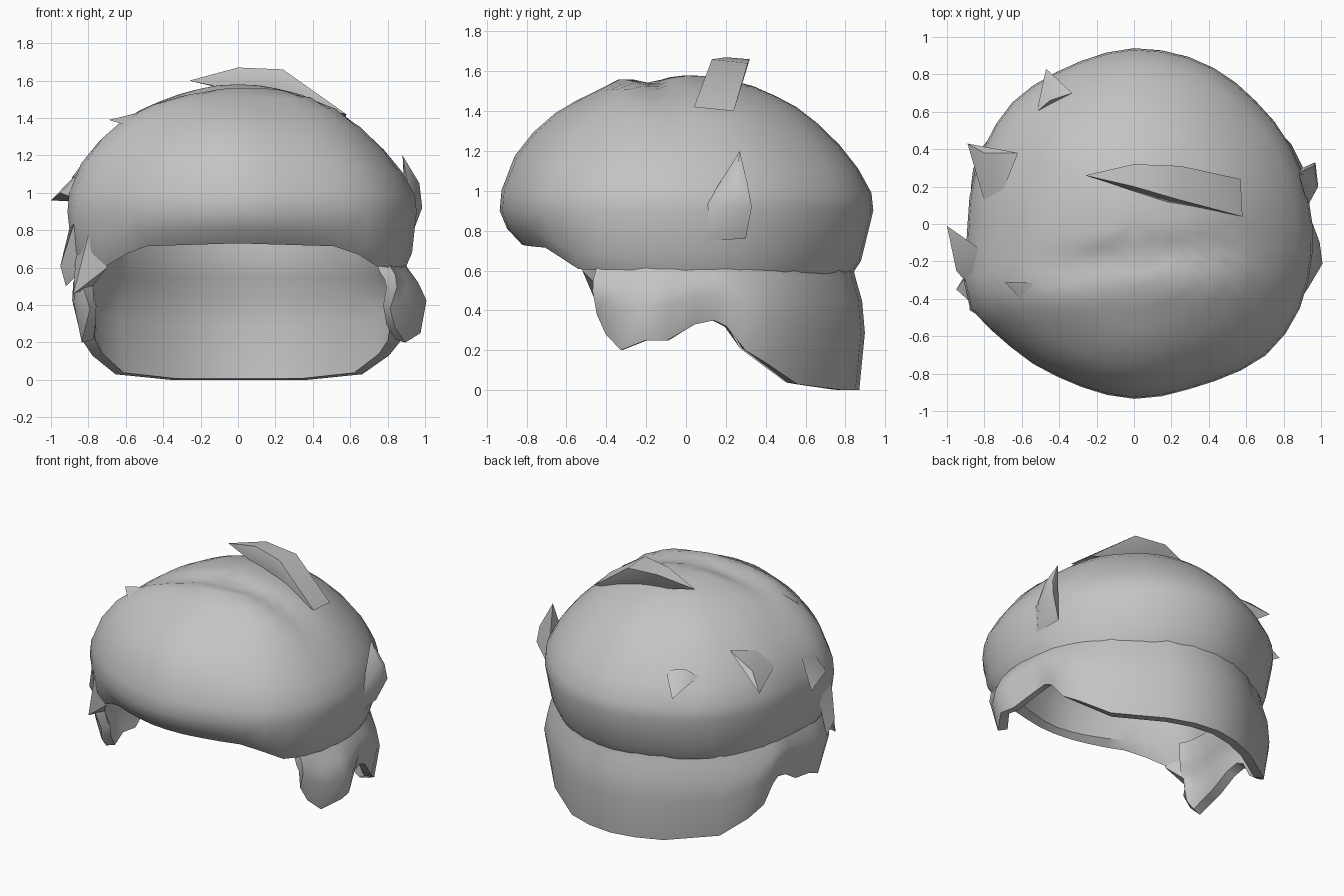
import bpy, bmesh, math
from mathutils import Vector

cube = bpy.data.objects.get("Cube")
if cube:
    bpy.data.objects.remove(cube, do_unlink=True)

hair = bpy.data.materials.new("hair_grey")
hair.use_nodes = True
GREY = (0.55, 0.55, 0.55, 1)
hair.diffuse_color = GREY
hair.node_tree.nodes["Principled BSDF"].inputs["Base Color"].default_value = GREY


def lerp_table(table, t):
    """Linear lookup in a list of (key, value)."""
    for (k0, v0), (k1, v1) in zip(table, table[1:]):
        if t <= k1:
            f = max(0, (t - k0) / (k1 - k0))
            return v0 + (v1 - v0) * f
    return table[-1][1]


def bump(x, centre, width):
    return math.exp(-((x - centre) / width) ** 2)


# Angles run from the front (0) towards +x (positive) or -x (negative)
PLAN = [(-180, .94), (-157, .91), (-135, .92), (-116, .9), (-97, .89), (-84, .89), (-75, .95),
        (-63, .985), (-49, .935), (-23, .91), (0, .935), (22, .93), (47, 1), (60, 1),
        (72, .98), (96, .945), (115, .935), (135, .925), (158, .94), (180, .94)]
DOME_HEM = [(0, .73), (36, .715), (44, .68), (55, .6), (110, .6), (180, .57)]
SKIRT_HEM = [(61, .38), (64, .28), (69, .2), (77, .25), (84, .25), (93, .33), (99, .35),
             (103, .32), (109, .2), (117, .13), (130, .03), (155, 0), (180, 0)]


def at(angle, scale, z):
    a = math.radians(angle)
    r = lerp_table(PLAN, angle) * scale
    return Vector((r * math.sin(a), -r * math.cos(a), z))


def side(angle):
    return math.sin(math.radians(angle)) ** 2


def back(angle):
    return max(0, -math.cos(math.radians(angle)))


def finish(name, bm, thickness=0, angle=40):
    mesh = bpy.data.meshes.new(name)
    bm.to_mesh(mesh)
    bm.free()
    obj = bpy.data.objects.new(name, mesh)
    bpy.context.collection.objects.link(obj)
    mesh.materials.append(hair)
    bpy.ops.object.select_all(action='DESELECT')
    bpy.context.view_layer.objects.active = obj
    obj.select_set(True)
    if thickness:
        mod = obj.modifiers.new("thickness", 'SOLIDIFY')
        mod.thickness = thickness
        mod.offset = -1
        bpy.ops.object.modifier_apply(modifier=mod.name)
    bpy.ops.object.shade_smooth_by_angle(angle=math.radians(angle))


def loft(bm, rings, closed):
    """Bridge consecutive rings of points."""
    rows = [[bm.verts.new(p) for p in ring] for ring in rings]
    n = len(rows[0])
    for low, high in zip(rows, rows[1:]):
        for i in range(n if closed else n - 1):
            j = (i + 1) % n
            bm.faces.new((low[i], low[j], high[j], high[i]))
    return rows


# Main dome: scale, height and how much the front swells up at that level
PROFILE = [(1, .9, 0), (.99, .99, .2), (.92, 1.11, 1), (.82, 1.23, 1), (.7, 1.34, .8),
           (.59, 1.42, .5), (.48, 1.475, .25), (.36, 1.525, 0), (.28, 1.545, 0),
           (.21, 1.56, 0), (.12, 1.575, 0)]
# Head-shaped lining: scale and height
LINING = [(.2, 1.46), (.42, 1.38), (.6, 1.26), (.74, 1.1), (.82, .9), (.84, .76)]


def dome_point(angle, scale, z, swell):
    p = at(angle, scale, z + .07 * swell * max(0, math.cos(math.radians(angle + 25))))
    fade = max(0, 1 - (abs(p.x) / .85) ** 4)
    # Fringe ridge with the parting behind it
    y = p.y - .1 * p.x
    p.z += fade * (.035 * bump(y, -.34, .1) - .025 * bump(y, -.17, .08))
    return p


bm = bmesh.new()
angles = [-180 + 9 * i for i in range(40)]
hem = [lerp_table(DOME_HEM, abs(a)) for a in angles]
inside = [[at(a, s, z) for a in angles] for s, z in LINING]
outside = [[dome_point(a, s, z, w) for a in angles] for s, z, w in PROFILE]
edge = [[at(a, .88 + .06 * side(a), h) for a, h in zip(angles, hem)],
        [at(a, .96 + .015 * side(a) - .025 * back(a), h + .08) for a, h in zip(angles, hem)]]
rows = loft(bm, inside + edge + outside, True)
top, under = bm.verts.new((0, 0, 1.58)), bm.verts.new((0, 0, 1.48))
for i in range(len(angles)):
    j = (i + 1) % len(angles)
    bm.faces.new((rows[-1][i], rows[-1][j], top))
    bm.faces.new((rows[0][j], rows[0][i], under))
finish("hair_dome", bm)

# Lower layer: sideburns and the long back, tucked up inside the dome wall
bm = bmesh.new()
keys = [k for k, v in SKIRT_HEM]
turn = sorted(set(keys + [168, 192] + [360 - k for k in keys]))
wrap = [a if a <= 180 else a - 360 for a in turn]
rings = []
for f, scale in [(1, .925), (.55, .955), (.3, .94), (.12, .905), (0, .885)]:
    ring = []
    for a in wrap:
        low = min(1, f * 1.6)
        wide = 1 + .055 * low * bump(abs(a), 112, 14) + .04 * (1 - f) * side(a)
        p = at(a, scale * wide, .64 + (lerp_table(SKIRT_HEM, abs(a)) - .64) * f)
        p.x += .1 * low * bump(a, 78, 10)
        ring.append(p)
    rings.append(ring)
rings.append([at(a, .89 + .02 * side(a), .74) for a in wrap])
loft(bm, rings, False)
finish("lower_hair", bm, .065)


# Loose pointed tufts
def tuft(name, *points):
    bm = bmesh.new()
    for p in points:
        bm.verts.new(p)
    bmesh.ops.convex_hull(bm, input=bm.verts)
    bmesh.ops.delete(bm, geom=[v for v in bm.verts if not v.link_faces], context='VERTS')
    bmesh.ops.recalc_face_normals(bm, faces=bm.faces)
    finish(name, bm, angle=50)


tuft("crown_tuft", (-.26, .26, 1.6), (0, .32, 1.66), (0, .2, 1.67), (.25, .31, 1.64),
     (.24, .13, 1.66), (.57, .24, 1.4), (.58, .04, 1.42), (.17, .12, 1.56), (.19, .28, 1.54))
tuft("left_side_tuft", (.88, .27, 1.2), (.97, .25, 1.05), (.96, .31, 1.03), (.985, .2, .92),
     (.97, .33, .92), (.9, .3, .76), (.92, .1, .75), (.93, .1, .93))
tuft("fringe_tuft", (-.69, -.31, 1.39), (-.5, -.52, 1.33), (-.12, -.64, 1.39),
     (-.47, -.35, 1.44), (-.12, -.33, 1.53), (-.3, -.5, 1.42))
tuft("right_side_tuft", (-1, -.01, .96), (-.95, -.25, 1), (-.82, -.4, .95),
     (-.66, -.25, 1.31), (-.88, -.12, 1.08), (-.82, -.2, 1))
tuft("right_lower_tuft", (-.92, -.3, .5), (-.95, -.35, .61), (-.84, -.45, .95),
     (-.86, -.22, .98), (-.82, -.38, .6))
tuft("right_temple_tuft", (-.88, -.46, .46), (-.7, -.52, .6), (-.78, -.52, .85),
     (-.86, -.3, .8), (-.78, -.42, .5))
tuft("back_tuft", (-.47, .83, 1.08), (-.52, .6, 1.17), (-.33, .7, 1.2), (-.45, .66, 1.23),
     (-.44, .68, 1.08))
tuft("right_back_tuft", (-.89, .43, 1.08), (-.8, .38, 1.2), (-.62, .38, 1.3),
     (-.8, .12, 1.14), (-.7, .18, 1.25), (-.8, .25, 1.08))
